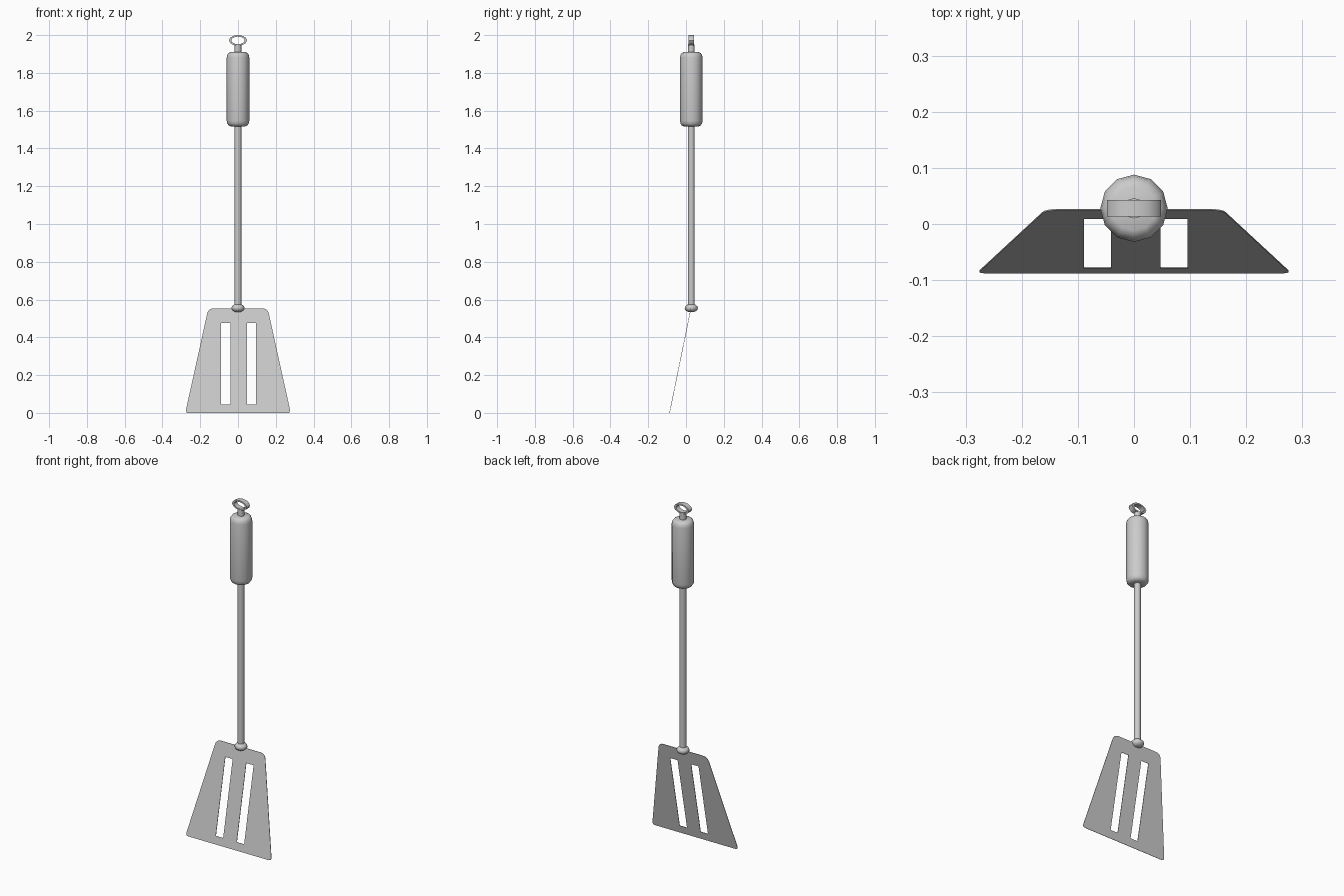
import bpy, bmesh, math
from mathutils import Matrix, Vector

cube = bpy.data.objects.get("Cube")
if cube:
    bpy.data.objects.remove(cube)

AXIS_Y = 0.028
SIDES = 12

steel = bpy.data.materials.new("brushed_grey")
steel.use_nodes = True
grey = (0.6, 0.6, 0.6, 1)
steel.diffuse_color = grey
steel.node_tree.nodes["Principled BSDF"].inputs["Base Color"].default_value = grey


def activate(obj):
    bpy.ops.object.select_all(action='DESELECT')
    obj.select_set(True)
    bpy.context.view_layer.objects.active = obj


def finish(name, bm):
    bmesh.ops.recalc_face_normals(bm, faces=bm.faces)
    mesh = bpy.data.meshes.new(name)
    bm.to_mesh(mesh)
    bm.free()
    mesh.materials.append(steel)
    obj = bpy.data.objects.new(name, mesh)
    bpy.context.collection.objects.link(obj)
    activate(obj)
    bpy.ops.object.shade_smooth_by_angle(angle=math.radians(40))
    return obj


def lathe(name, profile):
    """Turn a (radius, height) profile around the handle axis."""
    bm = bmesh.new()
    rings = []
    for r, z in profile:
        ring = []
        for i in range(SIDES):
            a = math.tau * i / SIDES
            ring.append(bm.verts.new((r * math.cos(a), AXIS_Y + r * math.sin(a), z)))
        rings.append(ring)
    for low, high in zip(rings, rings[1:]):
        for i in range(SIDES):
            j = (i + 1) % SIDES
            bm.faces.new((low[i], low[j], high[j], high[i]))
    bm.faces.new(rings[0])
    bm.faces.new(rings[-1])
    return finish(name, bm)


# Shaft, running through the grip to the hanging ring
lathe("shaft", [(0.018, 0.55), (0.018, 1.95)])

# Grip with rounded ends
end = [(0.04, 0), (0.05, 0.005), (0.057, 0.015), (0.06, 0.03)]
lathe("grip", [(r, 1.517 + h) for r, h in end] + [(r, 1.91 - h) for r, h in reversed(end)])

# Collar: flattened ball joining shaft and blade
angles = [math.pi * (k / 8 - 0.5) for k in range(1, 8)]
lathe("collar", [(0.035 * math.cos(a), 0.555 + 0.023 * math.sin(a)) for a in angles])

# Hanging ring: flat oval band
bm = bmesh.new()
loops = []
for rx, rz, y in ((0.048, 0.028, -0.015), (0.048, 0.028, 0.015),
                  (0.036, 0.020, 0.015), (0.036, 0.020, -0.015)):
    loops.append([bm.verts.new((rx * math.cos(math.tau * i / SIDES), AXIS_Y + y,
                                1.972 + rz * math.sin(math.tau * i / SIDES)))
                  for i in range(SIDES)])
for k in range(4):
    a, b = loops[k], loops[(k + 1) % 4]
    for i in range(SIDES):
        j = (i + 1) % SIDES
        bm.faces.new((a[i], a[j], b[j], b[i]))
finish("hanging_ring", bm)

# Blade: rounded trapezoid sheet with two slots, leaning forward
HEIGHT, LEAN = 0.553, 0.113
STRETCH = math.hypot(HEIGHT, LEAN) / HEIGHT


def rounded(corners):
    """Round each (x, z, size) corner with a short curve."""
    points = []
    for i, (x, z, size) in enumerate(corners):
        c = Vector((x, z))
        before = Vector(corners[i - 1][:2]) - c
        after = Vector(corners[(i + 1) % len(corners)][:2]) - c
        p, q = c + before.normalized() * size, c + after.normalized() * size
        for k in range(6):
            t = k / 5
            points.append(p * (1 - t) ** 2 + c * 2 * t * (1 - t) + q * t ** 2)
    return points


outline = rounded([(-0.279, 0, 0.02), (0.279, 0, 0.02), (0.157, HEIGHT, 0.03), (-0.157, HEIGHT, 0.03)])
slots = [[(a, 0.045), (b, 0.045), (b, 0.475), (a, 0.475)] for a, b in ((-0.089, -0.041), (0.047, 0.095))]

curve = bpy.data.curves.new("blade", 'CURVE')
curve.dimensions = '2D'
curve.fill_mode = 'BOTH'
curve.extrude = 0.0012
for loop in [outline] + slots:
    spline = curve.splines.new('POLY')
    spline.points.add(len(loop) - 1)
    for point, (x, z) in zip(spline.points, loop):
        point.co = (x, z * STRETCH, 0, 1)
    spline.use_cyclic_u = True
curve.materials.append(steel)
blade = bpy.data.objects.new("blade", curve)
bpy.context.collection.objects.link(blade)
blade.matrix_world = (Matrix.Translation((0, -0.087, 0))
                      @ Matrix.Rotation(math.atan2(HEIGHT, LEAN), 4, 'X'))
activate(blade)
bpy.ops.object.convert(target='MESH')
blade = bpy.context.view_layer.objects.active
bm = bmesh.new()
bm.from_mesh(blade.data)
bmesh.ops.remove_doubles(bm, verts=bm.verts, dist=0.0001)
bmesh.ops.recalc_face_normals(bm, faces=bm.faces)
bm.to_mesh(blade.data)
bm.free()
activate(blade)
bpy.ops.object.shade_smooth_by_angle(angle=math.radians(40))
